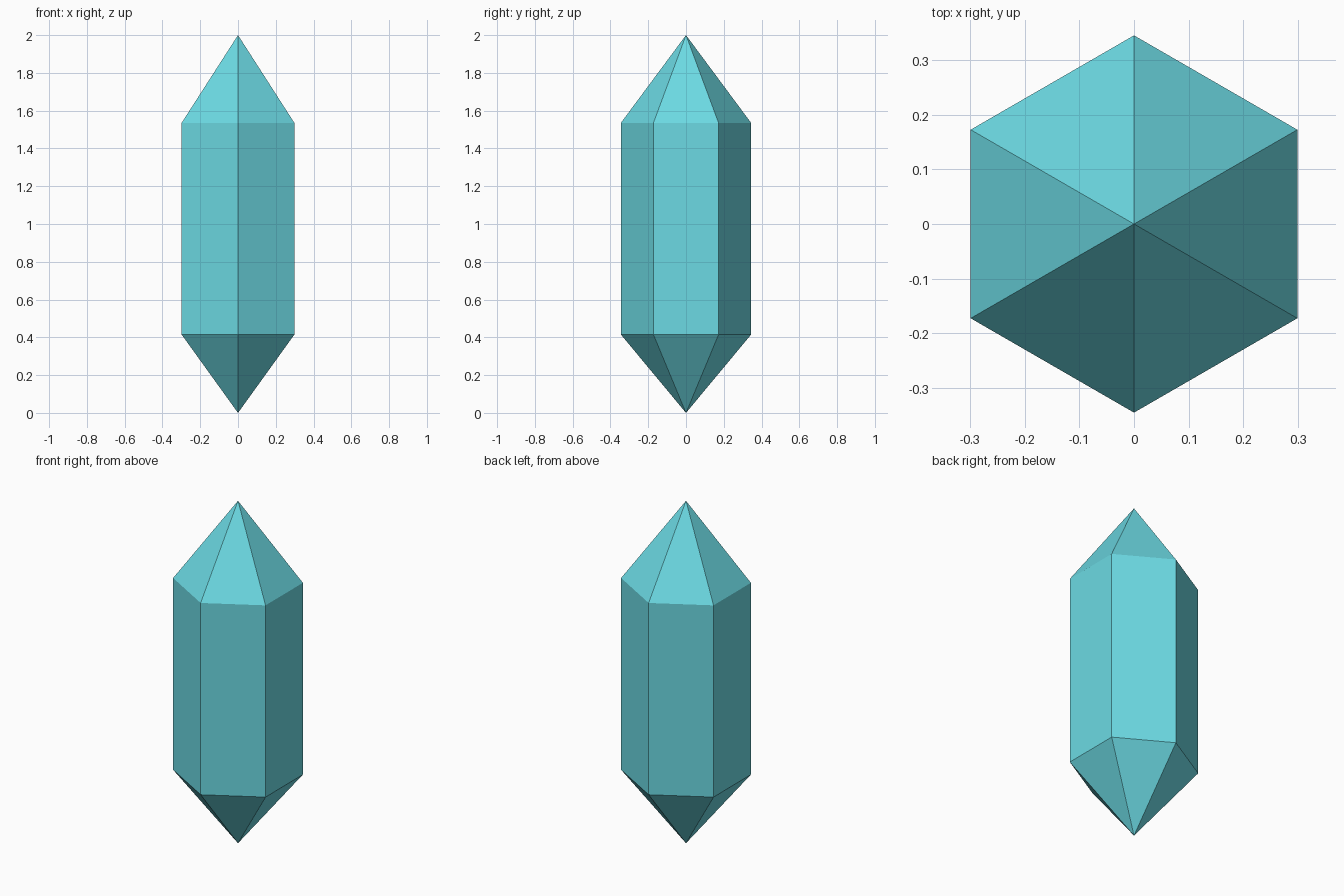
import bpy
import bmesh
from math import sin, cos, pi

cube = bpy.data.objects.get("Cube")
if cube:
    bpy.data.objects.remove(cube, do_unlink=True)

SIDES = 6
RADIUS = 0.345
LOWER, UPPER, TOP = 0.415, 1.535, 2.0

# Crystal colour
color = (0.15, 0.70, 0.77, 1.0)
mat = bpy.data.materials.new("turquoise")
mat.use_nodes = True
mat.diffuse_color = color
mat.node_tree.nodes["Principled BSDF"].inputs["Base Color"].default_value = color

bm = bmesh.new()


def ring(z):
    """Hexagon with corners toward the front and back."""
    angles = [pi / 2 + 2 * pi * i / SIDES for i in range(SIDES)]
    return [bm.verts.new((RADIUS * cos(a), RADIUS * sin(a), z)) for a in angles]


# Two rings joined by side walls, with a point at each end
low, high = ring(LOWER), ring(UPPER)
bottom_tip = bm.verts.new((0, 0, 0))
top_tip = bm.verts.new((0, 0, TOP))
for i in range(SIDES):
    j = (i + 1) % SIDES
    bm.faces.new((low[i], low[j], high[j], high[i]))
    bm.faces.new((high[i], high[j], top_tip))
    bm.faces.new((low[j], low[i], bottom_tip))
bmesh.ops.recalc_face_normals(bm, faces=bm.faces)

mesh = bpy.data.meshes.new("crystal")
bm.to_mesh(mesh)
bm.free()
mesh.materials.append(mat)
crystal = bpy.data.objects.new("crystal", mesh)
bpy.context.collection.objects.link(crystal)
